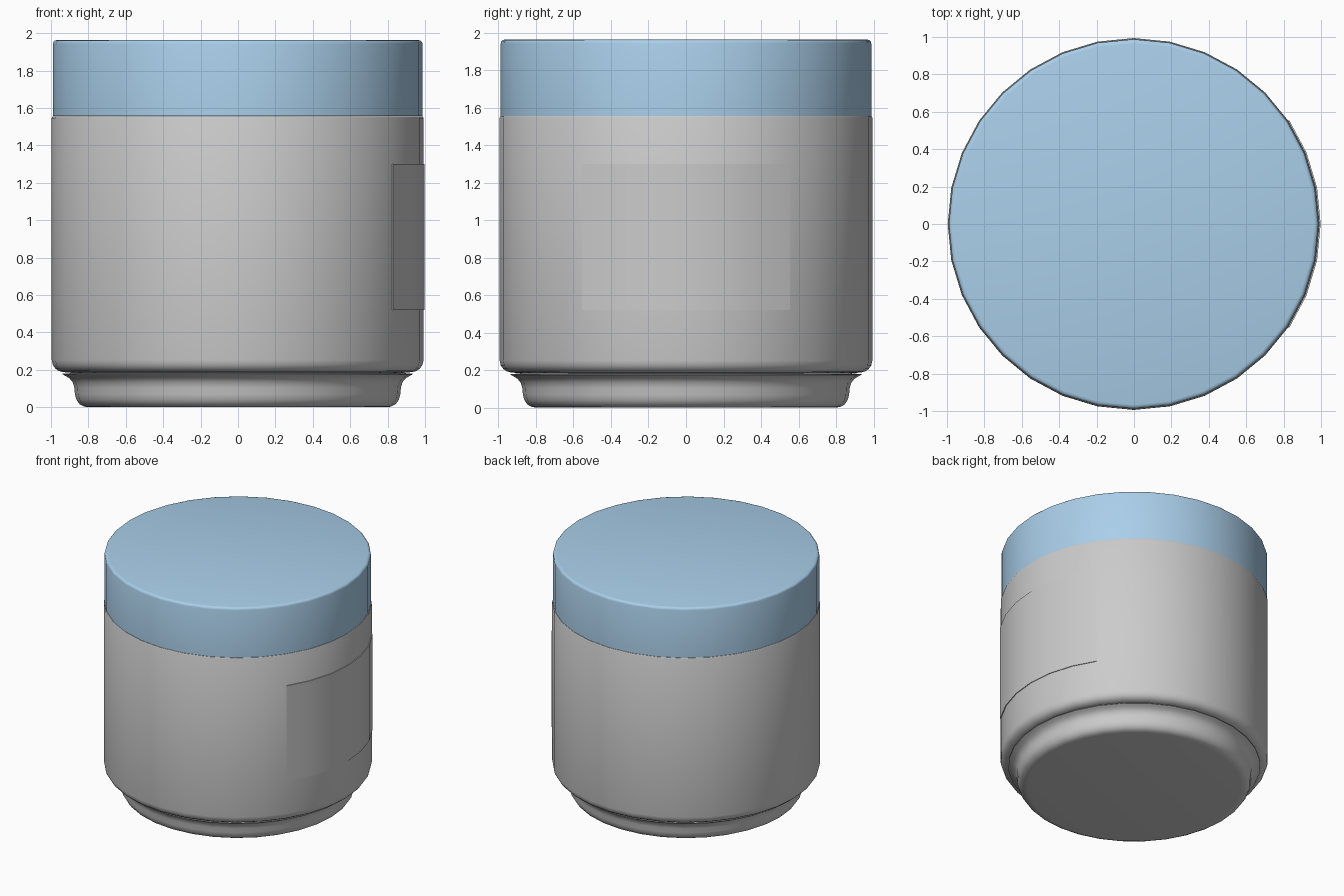
import bpy, bmesh, math

if "Cube" in bpy.data.objects:
    bpy.data.objects.remove(bpy.data.objects["Cube"])

SIDES = 32
CX = -0.002  # body axis; the label pushes the +x side out slightly


def ring_point(r, i, z):
    a = 2 * math.pi * i / SIDES
    return (CX + r * math.cos(a), r * math.sin(a), z)


def finish(name, bm, angle=35, color=None):
    bmesh.ops.recalc_face_normals(bm, faces=bm.faces)
    mesh = bpy.data.meshes.new(name)
    bm.to_mesh(mesh)
    bm.free()
    ob = bpy.data.objects.new(name, mesh)
    bpy.context.collection.objects.link(ob)
    if color:
        mat = bpy.data.materials.new(name + "_colour")
        mat.diffuse_color = color
        mat.use_nodes = True
        mat.node_tree.nodes["Principled BSDF"].inputs["Base Color"].default_value = mat.diffuse_color
        mesh.materials.append(mat)
    bpy.ops.object.select_all(action='DESELECT')
    ob.select_set(True)
    bpy.context.view_layer.objects.active = ob
    bpy.ops.object.shade_smooth_by_angle(angle=math.radians(angle))
    return ob


def lathe(name, profile, angle=35, color=None):
    """Revolve (radius, z) points, capping both ends."""
    bm = bmesh.new()
    rings = [[bm.verts.new(ring_point(r, i, z)) for i in range(SIDES)]
             for r, z in profile]
    for a, b in zip(rings, rings[1:]):
        for i in range(SIDES):
            j = (i + 1) % SIDES
            bm.faces.new((a[i], a[j], b[j], b[i]))
    bm.faces.new(rings[0])
    bm.faces.new(rings[-1])
    return finish(name, bm, angle, color)


# Foot flaring outward to a thin lip under the jar
lathe("jar_foot", [
    (0.79, 0.0), (0.82, 0.003), (0.845, 0.016), (0.862, 0.04),
    (0.870, 0.07), (0.873, 0.105), (0.882, 0.135), (0.900, 0.155),
    (0.918, 0.166), (0.935, 0.175), (0.935, 0.179), (0.88, 0.183)])

# Straight body with a rounded lower edge
lathe("jar_body", [
    (0.88, 0.183), (0.935, 0.188), (0.957, 0.194), (0.975, 0.207),
    (0.988, 0.226), (0.994, 0.252), (0.994, 1.545), (0.990, 1.555)])

# Lid with a small bevel around the top
lathe("lid", [
    (0.988, 1.556), (0.988, 1.943), (0.985, 1.953), (0.978, 1.960),
    (0.966, 1.963)], 50, (0.40, 0.62, 0.82, 1))

# Thin curved label wrapping the right side
bm = bmesh.new()
Z0, Z1 = 0.52, 1.30
loops = [[bm.verts.new(ring_point(r, i, z)) for r, z in
          ((0.990, Z0), (1.0, Z0), (1.0, Z1), (0.990, Z1))]
         for i in range(-3, 4)]
for a, b in zip(loops, loops[1:]):
    for k in range(4):
        m = (k + 1) % 4
        bm.faces.new((a[k], b[k], b[m], a[m]))
bm.faces.new(loops[0])
bm.faces.new(loops[-1])
finish("label", bm)
